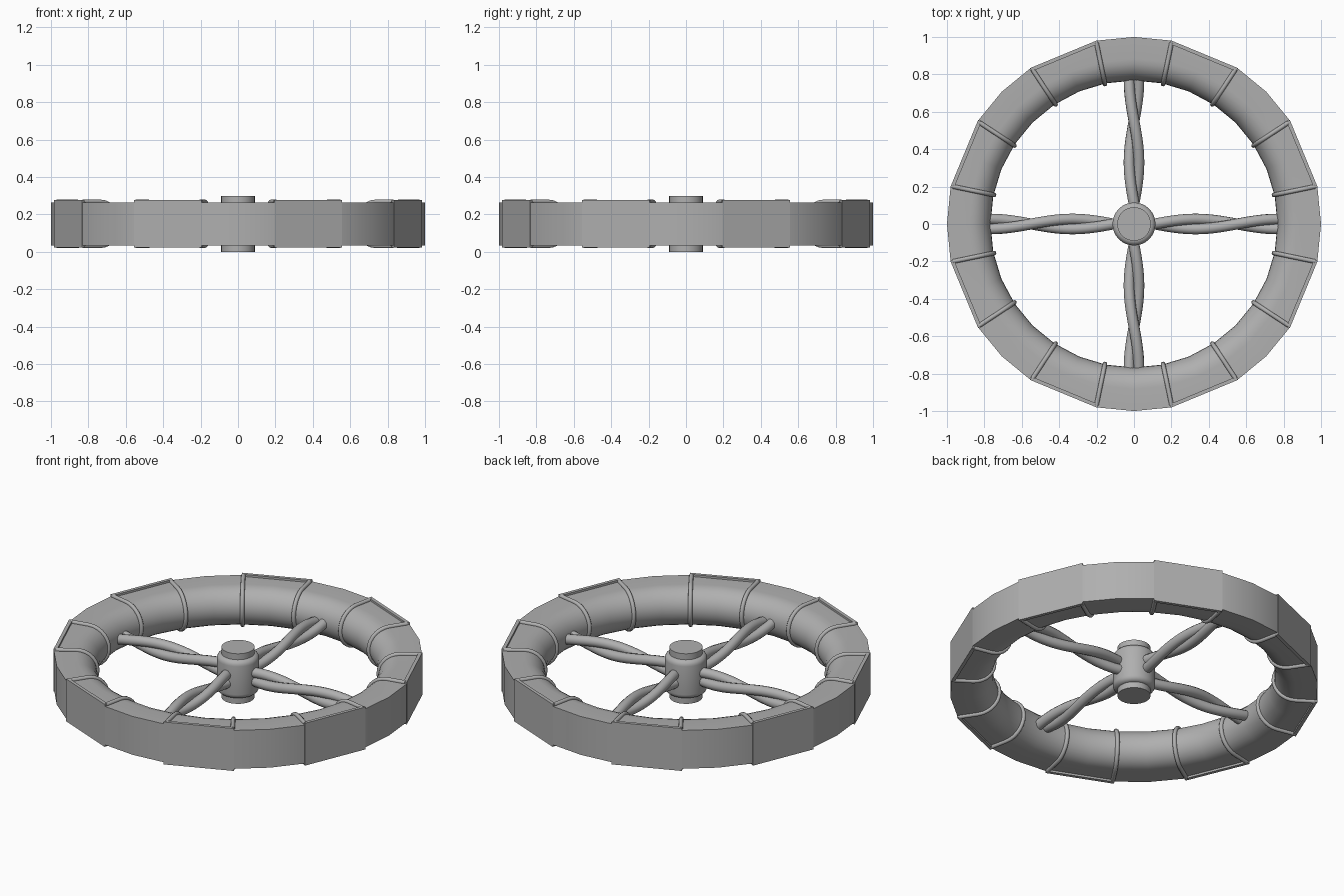
import bpy, bmesh, math
from mathutils import Vector

if "Cube" in bpy.data.objects:
    bpy.data.objects.remove(bpy.data.objects["Cube"])

ZC = 0.15      # mid height of the wheel
HALF = 0.115   # half height of the rim
RC = 0.882     # radius at which the round inner side starts

GREY = bpy.data.materials.new("dark_grey")
GREY.diffuse_color = (0.43, 0.43, 0.43, 1)
GREY.use_nodes = True
GREY.node_tree.nodes["Principled BSDF"].inputs["Base Color"].default_value = GREY.diffuse_color


def mesh_object(name, bm, angle=35):
    bmesh.ops.recalc_face_normals(bm, faces=bm.faces)
    me = bpy.data.meshes.new(name)
    bm.to_mesh(me)
    bm.free()
    me.materials.append(GREY)
    ob = bpy.data.objects.new(name, me)
    bpy.context.collection.objects.link(ob)
    bpy.ops.object.select_all(action='DESELECT')
    ob.select_set(True)
    bpy.context.view_layer.objects.active = ob
    bpy.ops.object.shade_smooth_by_angle(angle=math.radians(angle))
    return ob


def lathe(name, rings, closed, steps, radius=lambda r, i: r, angle=35):
    """Sweep an (r, z) profile around the z axis."""
    bm = bmesh.new()
    cols = []
    for i in range(steps):
        a = 2 * math.pi * i / steps
        cols.append([bm.verts.new((radius(r, i) * math.cos(a), radius(r, i) * math.sin(a), z))
                     for r, z in rings])
    n = len(rings)
    for i in range(steps):
        p, q = cols[i], cols[(i + 1) % steps]
        for j in range(n if closed else n - 1):
            k = (j + 1) % n
            bm.faces.new((p[j], q[j], q[k], p[k]))
    if not closed:
        bm.faces.new([c[0] for c in cols])
        bm.faces.new([c[-1] for c in cols])
    return mesh_object(name, bm, angle)


def tube(name, paths, depth, cyclic=False, res=3):
    cu = bpy.data.curves.new(name, 'CURVE')
    cu.dimensions = '3D'
    cu.bevel_depth = depth
    cu.bevel_resolution = res
    cu.use_fill_caps = True
    cu.materials.append(GREY)
    for pts in paths:
        sp = cu.splines.new('POLY')
        sp.points.add(len(pts) - 1)
        for p, c in zip(sp.points, pts):
            p.co = (*c, 1)
        sp.use_cyclic_u = cyclic
        sp.use_smooth = True
    ob = bpy.data.objects.new(name, cu)
    bpy.context.collection.objects.link(ob)
    return ob


def polar(r, a, z):
    return Vector((r * math.cos(a), r * math.sin(a), z))


def d_profile(outer, grow=0.0, n=14):
    """Flat outside, half round inside."""
    h = HALF + grow
    arc = [(RC - h * math.sin(math.pi * i / n), ZC + h * math.cos(math.pi * i / n))
           for i in range(n + 1)]
    return [(outer, ZC + h)] + arc + [(outer, ZC - h)]


# Rim: the outside is pulled flat at the middle of every strapped sector
def rim_radius(r, i):
    if i % 4 == 2 and r > 0.95:
        return r * math.cos(math.pi / 16)
    return r


lathe("rim", d_profile(1.0), True, 32, rim_radius)

# Eight flat outer plates, each with a cord strap at both ends
edge = math.radians(11.25)
for k in range(8):
    mid = math.radians(22.5 + 45 * k)
    bm = bmesh.new()
    corners = [(0.982, -edge), (1.002, -edge), (1.002, edge), (0.982, edge)]
    lo = [bm.verts.new(polar(r, mid + a, 0.023)) for r, a in corners]
    hi = [bm.verts.new(polar(r, mid + a, 0.277)) for r, a in corners]
    bm.faces.new(lo)
    bm.faces.new(hi)
    for j in range(4):
        m = (j + 1) % 4
        bm.faces.new((lo[j], lo[m], hi[m], hi[j]))
    mesh_object(f"rim_plate_{k + 1}", bm)
    paths = [[polar(r, mid + s * (edge - 0.008), z) for r, z in d_profile(0.99, 0.003)]
             for s in (-1, 1)]
    tube(f"rim_cords_{k + 1}", paths, 0.012)

# Hub body with rounded shoulders, and the axle through it
b, r0 = 0.03, 0.115
quarter = [(r0 - b + b * math.sin(t * math.pi / 10), 0.265 - b + b * math.cos(t * math.pi / 10))
           for t in range(6)]
lathe("hub", quarter + [(r, 0.3 - z) for r, z in reversed(quarter)], False, 32)
lathe("axle", [(0.09, 0.3), (0.09, 0.0)], False, 32)

# Four spokes of two twisted strands
for k in range(4):
    a = k * math.pi / 2
    along = polar(1, a, 0)
    side = Vector((-along.y, along.x, 0))
    paths = []
    for s in (0, math.pi):
        pts = []
        for i in range(37):
            r = 0.08 + 0.705 * i / 36
            t = s + math.pi * (0.77 - r) / 0.44
            pts.append(along * r + side * 0.026 * math.cos(t)
                       + Vector((0, 0, ZC + 0.026 * math.sin(t))))
        paths.append(pts)
    tube(f"spoke_{k + 1}", paths, 0.029, res=4)
